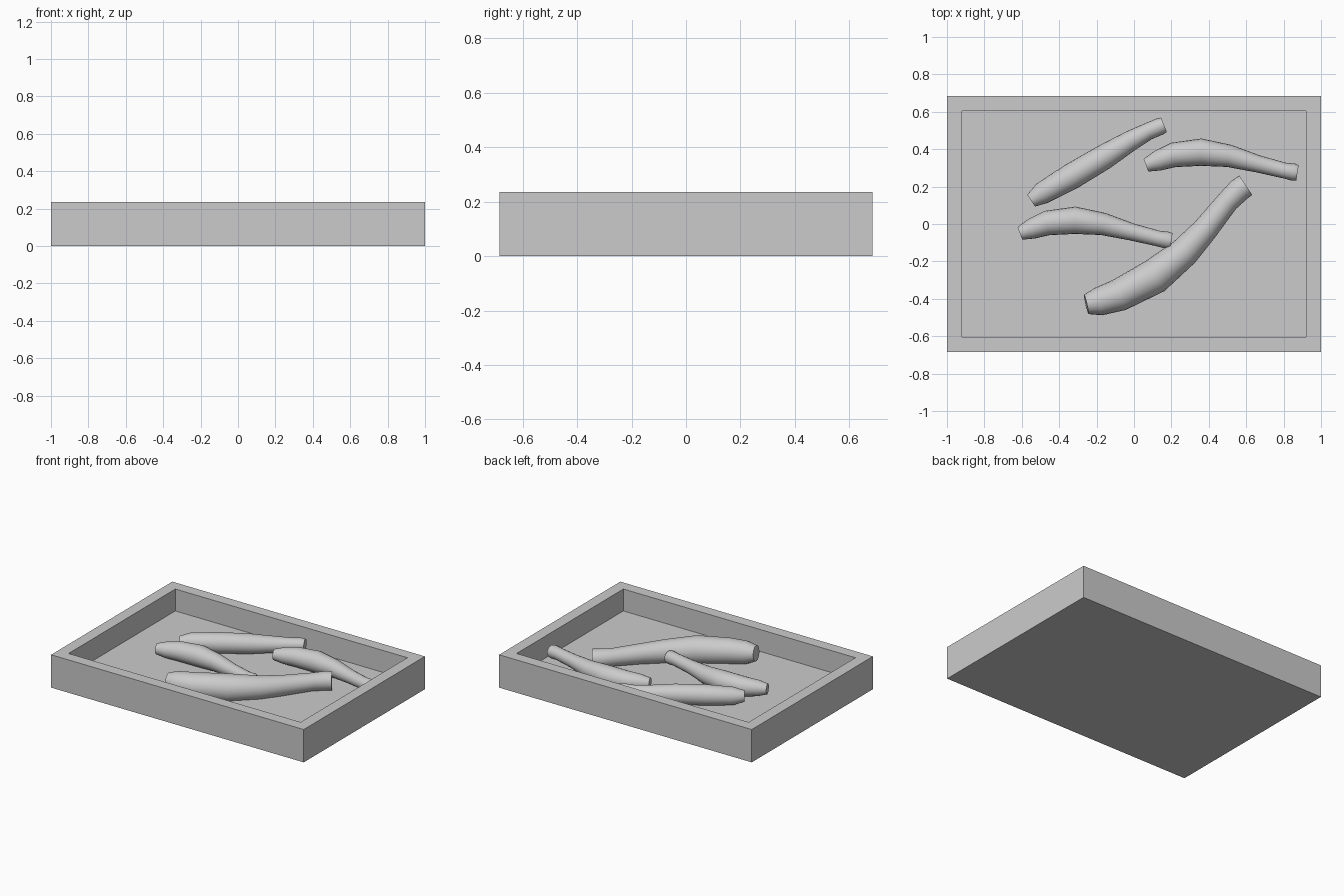
import bpy, bmesh, math
from mathutils import Vector, Matrix

cube = bpy.data.objects.get("Cube")
if cube:
    bpy.data.objects.remove(cube, do_unlink=True)

grey = bpy.data.materials.new("light_grey")
grey.use_nodes = True
grey.diffuse_color = (0.6, 0.6, 0.6, 1)
grey.node_tree.nodes["Principled BSDF"].inputs["Base Color"].default_value = grey.diffuse_color


def finish(bm, name):
    """Turn a bmesh into a named grey object."""
    bmesh.ops.recalc_face_normals(bm, faces=bm.faces)
    mesh = bpy.data.meshes.new(name)
    bm.to_mesh(mesh)
    bm.free()
    mesh.materials.append(grey)
    obj = bpy.data.objects.new(name, mesh)
    bpy.context.collection.objects.link(obj)
    return obj


def rod(name, stations, offset=(0, 0), sides=20):
    """Sweep round rings along stations of x, y, z, radius and close the ends."""
    bm = bmesh.new()
    pts = [Vector((x + offset[0], y + offset[1], z)) for x, y, z, r in stations]
    rings = []
    for i, p in enumerate(pts):
        along = (pts[min(i + 1, len(pts) - 1)] - pts[max(i - 1, 0)]).normalized()
        side = along.cross(Vector((0, 0, 1))).normalized()
        up = side.cross(along)
        r = stations[i][3]
        angles = [math.tau * k / sides for k in range(sides)]
        rings.append([bm.verts.new(p + r * (math.cos(a) * side + math.sin(a) * up))
                      for a in angles])
    for a, b in zip(rings, rings[1:]):
        for k in range(sides):
            n = (k + 1) % sides
            bm.faces.new((a[k], a[n], b[n], b[k]))
    bm.faces.new(rings[0])
    bm.faces.new(rings[-1])
    obj = finish(bm, name)
    bpy.ops.object.select_all(action="DESELECT")
    obj.select_set(True)
    bpy.context.view_layer.objects.active = obj
    bpy.ops.object.shade_smooth_by_angle(angle=math.radians(40))


# Tray: a block with its top inset and sunk to form the floor
bm = bmesh.new()
bmesh.ops.create_cube(bm, size=1, matrix=Matrix.Translation((0, 0, 0.1175))
                      @ Matrix.Diagonal((2, 1.37, 0.235, 1)))
top = max(bm.faces, key=lambda f: f.calc_center_median().z)
bmesh.ops.inset_region(bm, faces=[top], thickness=0.115)
sunk = bmesh.ops.extrude_face_region(bm, geom=[top])["geom"]
bmesh.ops.delete(bm, geom=[f for f in [top] if f.is_valid], context="FACES_ONLY")
bmesh.ops.translate(bm, verts=[v for v in sunk if isinstance(v, bmesh.types.BMVert)],
                    vec=(0, 0, -0.157))
finish(bm, "tray")

# Large curved rod across the front
rod("large_rod", [
    (-0.255, -0.43, 0.155, 0.053), (-0.19, -0.415, 0.15, 0.076), (-0.08, -0.38, 0.145, 0.087),
    (0.11, -0.28, 0.14, 0.095), (0.27, -0.15, 0.135, 0.08), (0.38, -0.03, 0.135, 0.068),
    (0.5, 0.12, 0.135, 0.06), (0.565, 0.185, 0.135, 0.064), (0.598, 0.207, 0.135, 0.062)])

# Straight tapered rod at the back
rod("back_rod", [
    (-0.55, 0.125, 0.14, 0.038), (-0.49, 0.165, 0.14, 0.06), (-0.33, 0.257, 0.14, 0.07),
    (-0.16, 0.358, 0.14, 0.067), (-0.02, 0.444, 0.14, 0.055), (0.075, 0.495, 0.145, 0.046),
    (0.135, 0.52, 0.15, 0.046), (0.16, 0.53, 0.15, 0.042)])

# Two matching bent rods
bent = [
    (-0.61, -0.05, 0.14, 0.036), (-0.55, -0.027, 0.14, 0.054), (-0.465, 0.005, 0.14, 0.066),
    (-0.315, 0.02, 0.14, 0.073), (-0.165, 0.0, 0.14, 0.06), (-0.01, -0.043, 0.14, 0.046),
    (0.13, -0.078, 0.14, 0.042), (0.18, -0.087, 0.14, 0.046), (0.2, -0.09, 0.14, 0.041)]
rod("middle_rod", bent)
rod("side_rod", bent, offset=(0.674, 0.364))
